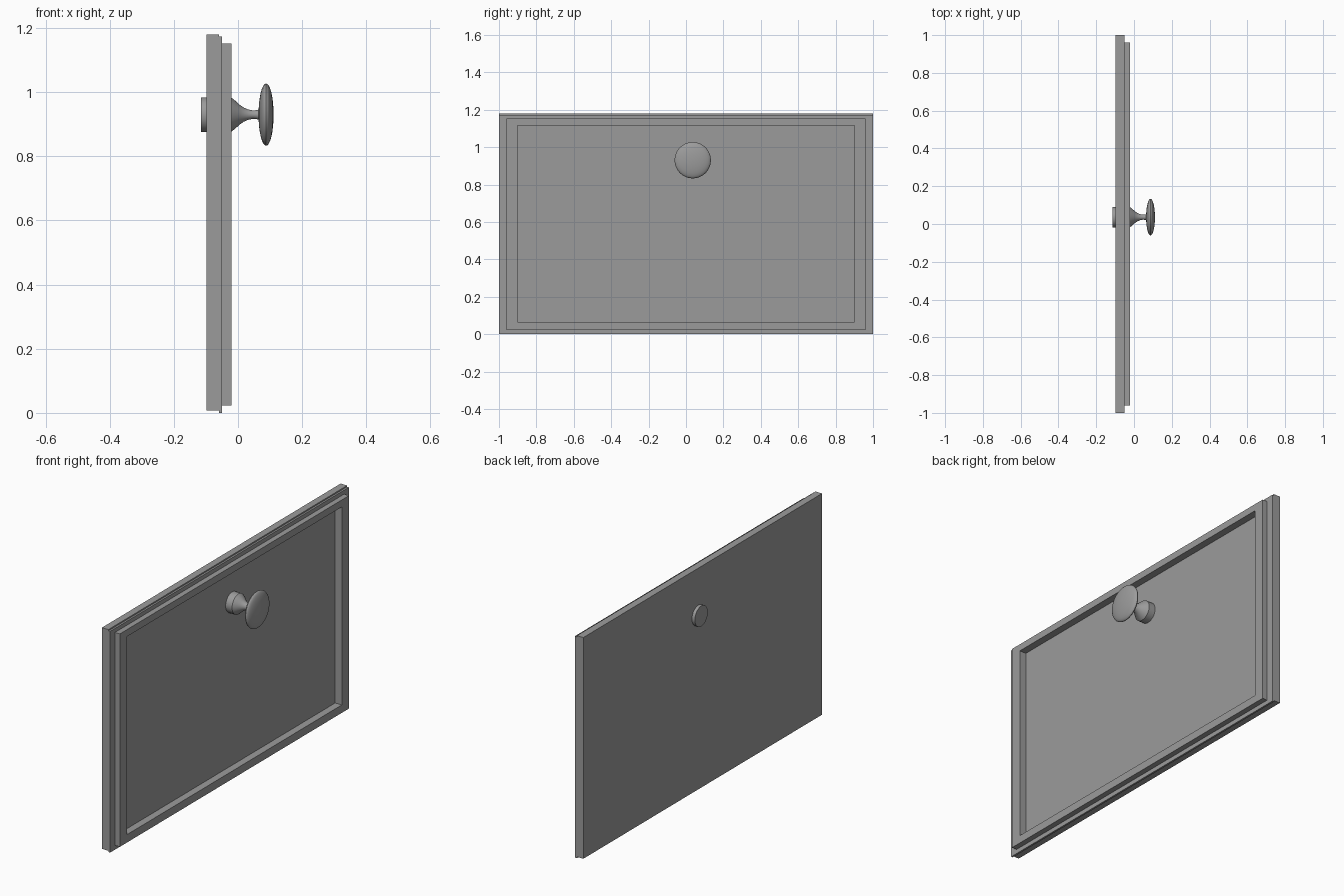
import bpy
import math
from mathutils import Matrix, Vector

if "Cube" in bpy.data.objects:
    bpy.data.objects.remove(bpy.data.objects["Cube"])

grey = bpy.data.materials.new("plain grey")
grey.use_nodes = True
colour = (0.33, 0.33, 0.33, 1)
grey.diffuse_color = colour
grey.node_tree.nodes["Principled BSDF"].inputs["Base Color"].default_value = colour


def add_object(name, verts, faces):
    mesh = bpy.data.meshes.new(name)
    mesh.from_pydata(verts, [], faces)
    mesh.materials.append(grey)
    obj = bpy.data.objects.new(name, mesh)
    bpy.context.collection.objects.link(obj)
    return obj


def rectangle(x, half_y, low, high):
    return [(x, -half_y, low), (x, half_y, low), (x, half_y, high), (x, -half_y, high)]


def panel(name, back, front, half_y, low, high):
    verts = rectangle(back, half_y, low, high) + rectangle(front, half_y, low, high)
    sides = [(i, (i + 1) % 4, (i + 1) % 4 + 4, i + 4) for i in range(4)]
    return add_object(name, verts, [(3, 2, 1, 0), (4, 5, 6, 7)] + sides)


def frame(name, back, front, outer, inner):
    # Four rings joined in a closed loop: outer back, outer front, inner front, inner back
    rings = [(back, outer), (front, outer), (front, inner), (back, inner)]
    verts = [v for x, size in rings for v in rectangle(x, *size)]
    faces = []
    for r in range(4):
        a, b = r * 4, (r + 1) % 4 * 4
        for i in range(4):
            j = (i + 1) % 4
            faces.append((a + i, a + j, b + j, b + i))
    return add_object(name, verts, faces)


def lathe(name, profile, centre, steps=48):
    # Spin (x, radius) points about the x axis, with capped ends
    verts = []
    for x, radius in profile:
        for s in range(steps):
            spin = Matrix.Rotation(math.tau * s / steps, 3, "X")
            verts.append(Vector(centre) + spin @ Vector((x, radius, 0)))
    faces = [tuple(reversed(range(steps)))]
    faces.append(tuple(range(len(verts) - steps, len(verts))))
    for p in range(len(profile) - 1):
        for s in range(steps):
            a, b = p * steps + s, p * steps + (s + 1) % steps
            faces.append((a, b, b + steps, a + steps))
    obj = add_object(name, verts, faces)
    bpy.ops.object.select_all(action="DESELECT")
    obj.select_set(True)
    bpy.context.view_layer.objects.active = obj
    bpy.ops.object.shade_smooth_by_angle(angle=math.radians(35))
    return obj


# Drawer front: back board, thin border and raised moulding
opening = (0.9, 0.065, 1.115)
panel("back_board", -0.098, -0.06, 1.0, 0.007, 1.18)
frame("front_border", -0.06, -0.05, (1.0, 0.0, 1.173), opening)
frame("raised_moulding", -0.05, -0.021, (0.96, 0.023, 1.152), opening)

# Knob: peg through the board, flared stem and flattened round head
centre = (0, 0.036, 0.93)
stem = [(-0.115, 0.054), (-0.022, 0.054), (-0.008, 0.043), (0.005, 0.031),
        (0.018, 0.022), (0.032, 0.016), (0.047, 0.013), (0.058, 0.014), (0.07, 0.018)]
lathe("knob_stem", stem, centre)
turns = [math.pi * (i + 0.15) / 16.3 for i in range(17)]
head = [(0.0875 - 0.0235 * math.cos(t), 0.097 * math.sin(t)) for t in turns]
lathe("knob_head", head, centre)
